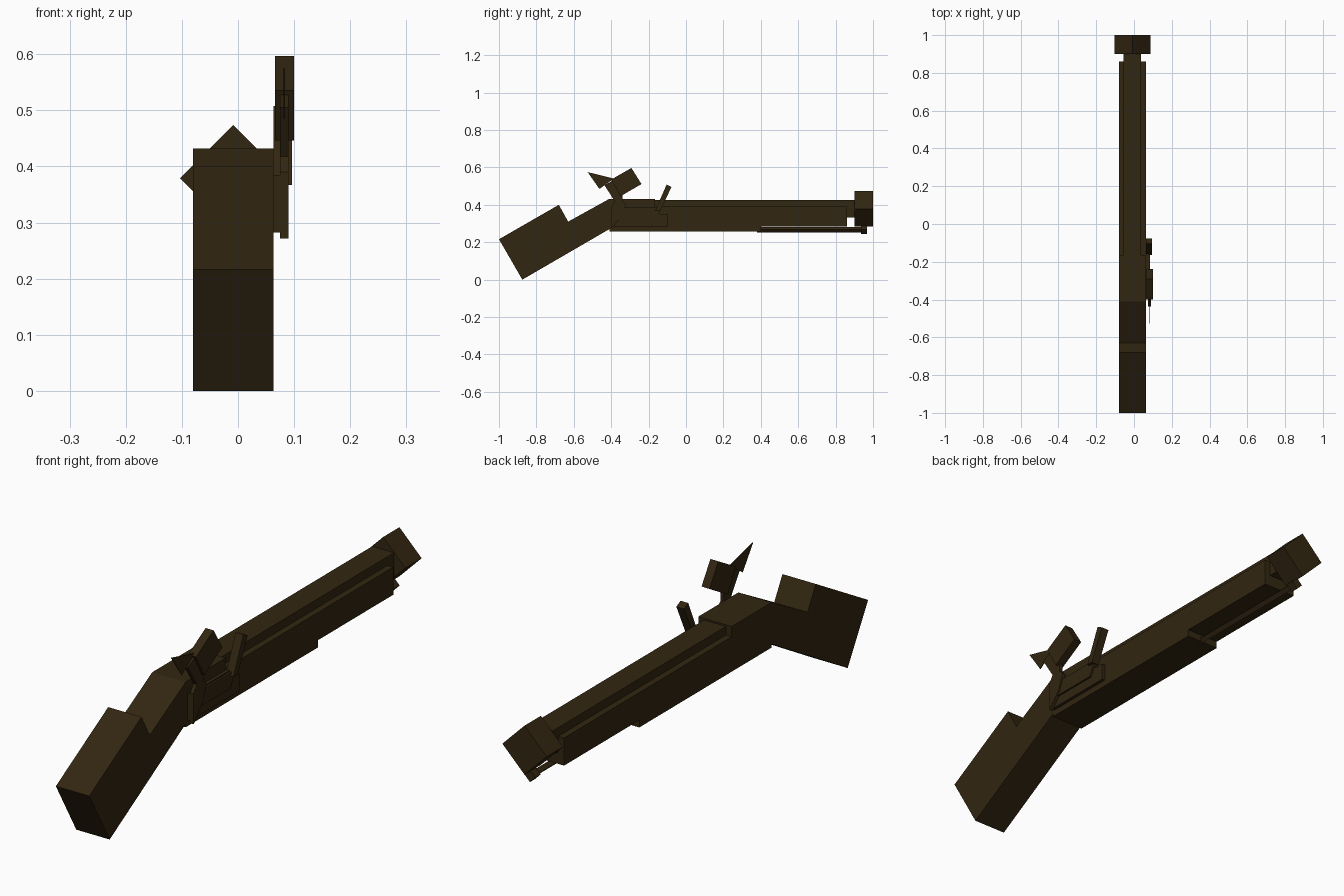
import bpy, bmesh, math

if "Cube" in bpy.data.objects:
    bpy.data.objects.remove(bpy.data.objects["Cube"], do_unlink=True)

wood = bpy.data.materials.new("dark brown")
wood.use_nodes = True
COLOUR = (0.032, 0.019, 0.0055, 1)
wood.diffuse_color = COLOUR
wood.node_tree.nodes["Principled BSDF"].inputs["Base Color"].default_value = COLOUR

LEFT, RIGHT = 0.063, -0.08          # stock sides
MID = (LEFT + RIGHT) / 2


def finish(name, bm):
    bmesh.ops.recalc_face_normals(bm, faces=bm.faces)
    mesh = bpy.data.meshes.new(name)
    bm.to_mesh(mesh)
    bm.free()
    mesh.materials.append(wood)
    obj = bpy.data.objects.new(name, mesh)
    bpy.context.collection.objects.link(obj)
    return obj


def slab(name, x0, x1, profile):
    """Side profile of (y, z) points extruded from x0 to x1."""
    bm = bmesh.new()
    face = bm.faces.new([bm.verts.new((x0, y, z)) for y, z in profile])
    side = bmesh.ops.extrude_face_region(bm, geom=[face])["geom"]
    verts = [v for v in side if isinstance(v, bmesh.types.BMVert)]
    bmesh.ops.translate(bm, verts=verts, vec=(x1 - x0, 0, 0))
    return finish(name, bm)


def bar(name, y0, y1, z, radius, turn=0):
    """Four-sided bar along y; turn 0 stands on its edge, 45 lies flat."""
    bm = bmesh.new()
    bmesh.ops.create_cone(bm, cap_ends=True, segments=4, radius1=radius,
                          radius2=radius, depth=y1 - y0)
    obj = finish(name, bm)
    obj.rotation_euler = (math.pi / 2, math.radians(turn), 0)
    obj.location = (MID, (y0 + y1) / 2, z)
    return obj


# Stock with angled butt and a lower bed for the barrel
slab("stock", RIGHT, LEFT, [
    (0.86, 0.285), (0.4, 0.285), (0.4, 0.257), (-0.41, 0.257), (-0.41, 0.27),
    (-0.875, 0.0), (-1, 0.216), (-0.68, 0.4), (-0.63, 0.31),
    (-0.41, 0.432), (-0.165, 0.432), (-0.165, 0.392), (0.86, 0.392)])

# Barrel and muzzle
bar("barrel", -0.2, 0.92, 0.379, 0.066, 45)
bar("muzzle", 0.9, 1.0, 0.379, 0.095)

# Ramrod under the barrel
bar("ramrod", 0.38, 0.95, 0.267, 0.014)
bar("ramrod_tip", 0.935, 0.967, 0.267, 0.024)

# Lock on the left side
slab("lock_plate", LEFT - 0.01, 0.076, [
    (-0.4, 0.385), (-0.4, 0.282), (-0.1, 0.282), (-0.1, 0.35),
    (-0.14, 0.35), (-0.16, 0.385)])
slab("flash_pan", LEFT, 0.084, [
    (-0.36, 0.32), (-0.165, 0.32), (-0.135, 0.38), (-0.34, 0.38)])
slab("frizzen", LEFT, 0.096, [
    (-0.165, 0.367), (-0.138, 0.367), (-0.078, 0.495), (-0.104, 0.508)])

# Cocked hammer with its arm, jaw and thin spur
slab("hammer_arm", 0.075, 0.09, [
    (-0.4, 0.272), (-0.345, 0.335), (-0.32, 0.4), (-0.345, 0.425),
    (-0.375, 0.425), (-0.4, 0.39)])
slab("hammer_neck", 0.075, 0.09, [
    (-0.375, 0.41), (-0.34, 0.41), (-0.34, 0.46), (-0.39, 0.53), (-0.436, 0.505)])
slab("hammer_jaw", 0.066, 0.1, [
    (-0.4, 0.535), (-0.292, 0.597), (-0.238, 0.511), (-0.35, 0.446)])
slab("hammer_spur", 0.081, 0.084, [
    (-0.526, 0.575), (-0.463, 0.485), (-0.385, 0.54)])
